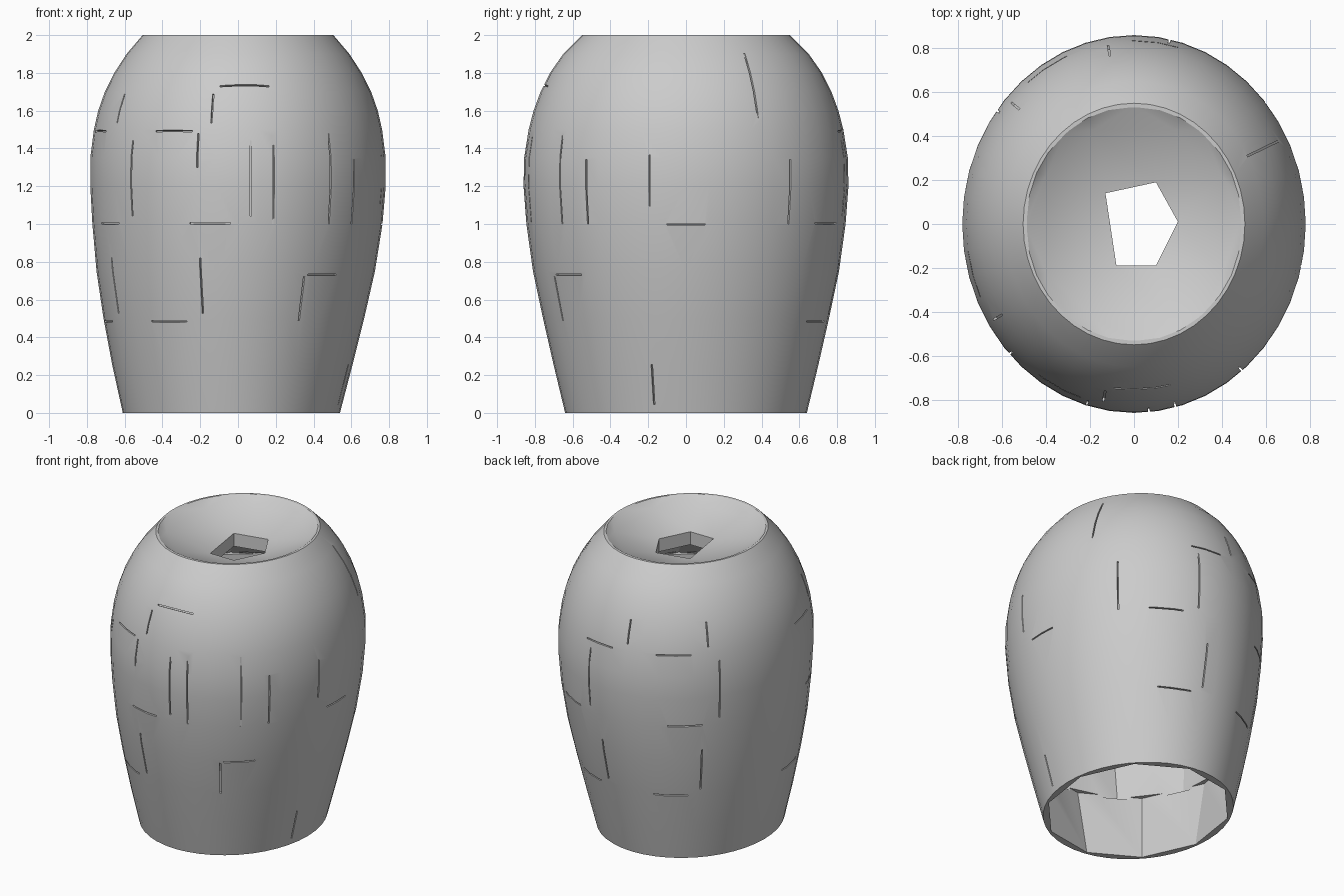
import bpy, bmesh, random
from math import sin, cos, pi, radians, atan2
from mathutils import Matrix, Vector

if "Cube" in bpy.data.objects:
    bpy.data.objects.remove(bpy.data.objects["Cube"])

random.seed(4)
# outer profile: z, half width x, half depth y, x offset
PROFILE = [(0, .575, .64, -.035), (.25, .635, .70, -.03), (.5, .69, .757, -.022),
           (.75, .737, .81, -.012), (1, .768, .845, -.003), (1.2, .782, .86, 0),
           (1.35, .782, .857, 0), (1.5, .763, .833, 0), (1.6, .74, .807, 0),
           (1.7, .705, .77, 0), (1.8, .655, .72, 0), (1.9, .59, .65, 0), (2, .505, .55, 0)]


def section(z):
    zc = min(max(z, 0), 2)
    for a, b in zip(PROFILE, PROFILE[1:]):
        if zc <= b[0]:
            t = (zc - a[0]) / (b[0] - a[0])
            return [a[i] + (b[i] - a[i]) * t for i in (1, 2, 3)]


def ring(z, n, scale=1, turn=0):
    rx, ry, ox = section(z)
    return [(ox + rx * scale * cos(turn + 2 * pi * i / n),
             ry * scale * sin(turn + 2 * pi * i / n), z) for i in range(n)]


def make_object(name, bm):
    bmesh.ops.recalc_face_normals(bm, faces=bm.faces[:])
    me = bpy.data.meshes.new(name)
    bm.to_mesh(me)
    bm.free()
    ob = bpy.data.objects.new(name, me)
    bpy.context.collection.objects.link(ob)
    return ob


def hull(name, points):
    bm = bmesh.new()
    for p in points:
        bm.verts.new(p)
    res = bmesh.ops.convex_hull(bm, input=bm.verts[:])
    junk = [v for v in set(res["geom_interior"] + res["geom_unused"])
            if isinstance(v, bmesh.types.BMVert)]
    bmesh.ops.delete(bm, geom=junk, context='VERTS')
    bmesh.ops.dissolve_limit(bm, angle_limit=radians(1), verts=bm.verts[:], edges=bm.edges[:])
    return make_object(name, bm)


def cut(ob, cutter):
    cutter.hide_render = True
    mod = ob.modifiers.new("cut", 'BOOLEAN')
    mod.operation, mod.solver, mod.object = 'DIFFERENCE', 'EXACT', cutter
    bpy.context.view_layer.objects.active = ob
    bpy.ops.object.modifier_apply(modifier=mod.name)
    bpy.data.objects.remove(cutter)


# outer body, lofted as a closed solid
bm = bmesh.new()
N = 44
rows = [[bm.verts.new(p) for p in ring(r[0], N)] for r in PROFILE]
for a, b in zip(rows, rows[1:]):
    for i in range(N):
        j = (i + 1) % N
        bm.faces.new((a[i], a[j], b[j], b[i]))
bm.faces.new(rows[0][::-1])
bm.faces.new(rows[-1])
body = make_object("stacked_shell", bm)

# faceted inside, one block course at a time
for k, (z0, z1) in enumerate([(-.05, .48), (.46, 1.0), (.98, 1.5)]):
    turn = .15 + k * .23
    cut(body, hull("inner_course", ring(z0, 10, .955, turn) + ring(z1, 10, .955, turn)))
cut(body, hull("inner_ceiling", ring(1.48, 10, .95, .4) + ring(1.79, 10, .55, .4)))

# dished top and five-sided hole
PENTAGON = [(-.13, .14), (.1, .19), (.2, .01), (.1, -.19), (-.08, -.19)]
OCTAGON = [(sx * x, sy * y) for sx in (-1, 1) for sy in (-1, 1) for x, y in [(.4, .22), (.18, .43)]]
cut(body, hull("top_dish", ring(2.005, 28, .985) + [(x, y, 1.955) for x, y in OCTAGON]
               + [(x, y, 1.88) for x, y in PENTAGON]))
cut(body, hull("top_hole", [(x, y, z) for x, y in PENTAGON for z in (1.6, 2.1)]))

# thin joints between blocks: angle, z, width, height
W = .008
JOINTS = [(-76, 1.24, W, .48), (-51, 1.24, W, .48), (-38, 1.17, W, .34), (-106, 1.39, W, .18),
          (-87, 1.735, .26, W), (-60, .605, W, .24), (-51, .73, .2, W), (-13, 1.23, W, .27),
          (40, 1.17, W, .34), (0, .998, .2, W), (-15, .15, W, .22), (28, 1.73, W, .4)]
for z, h in [(.483, .3), (1.002, .4), (1.493, .16)]:
    for a in (75, 130, 195, 250):
        a += random.uniform(-15, 15)
        JOINTS.append((a, z, .22, W))
        JOINTS.append((a + 16, z + .04 + h / 2, W, h))
bm = bmesh.new()
for a, z, w, h in JOINTS:
    a = radians(a)
    rx, ry, ox = section(z)
    up, dn = section(z + .04), section(z - .04)
    slope = (up[0] - dn[0]) / .08
    normal = Vector((cos(a) / rx, sin(a) / ry, 0))
    mat = (Matrix.Translation((ox + rx * cos(a), ry * sin(a), z))
           @ Matrix.Rotation(atan2(normal.y, normal.x), 4, 'Z')
           @ Matrix.Rotation(atan2(slope, 1), 4, 'Y')
           @ Matrix.Diagonal((.045, w, h, 1)))
    bmesh.ops.create_cube(bm, size=1, matrix=mat)
cut(body, make_object("joint_cutter", bm))

# smooth outside, crisp facets inside
bpy.ops.object.select_all(action='DESELECT')
body.select_set(True)
bpy.context.view_layer.objects.active = body
bpy.ops.object.shade_smooth_by_angle(angle=radians(16))
